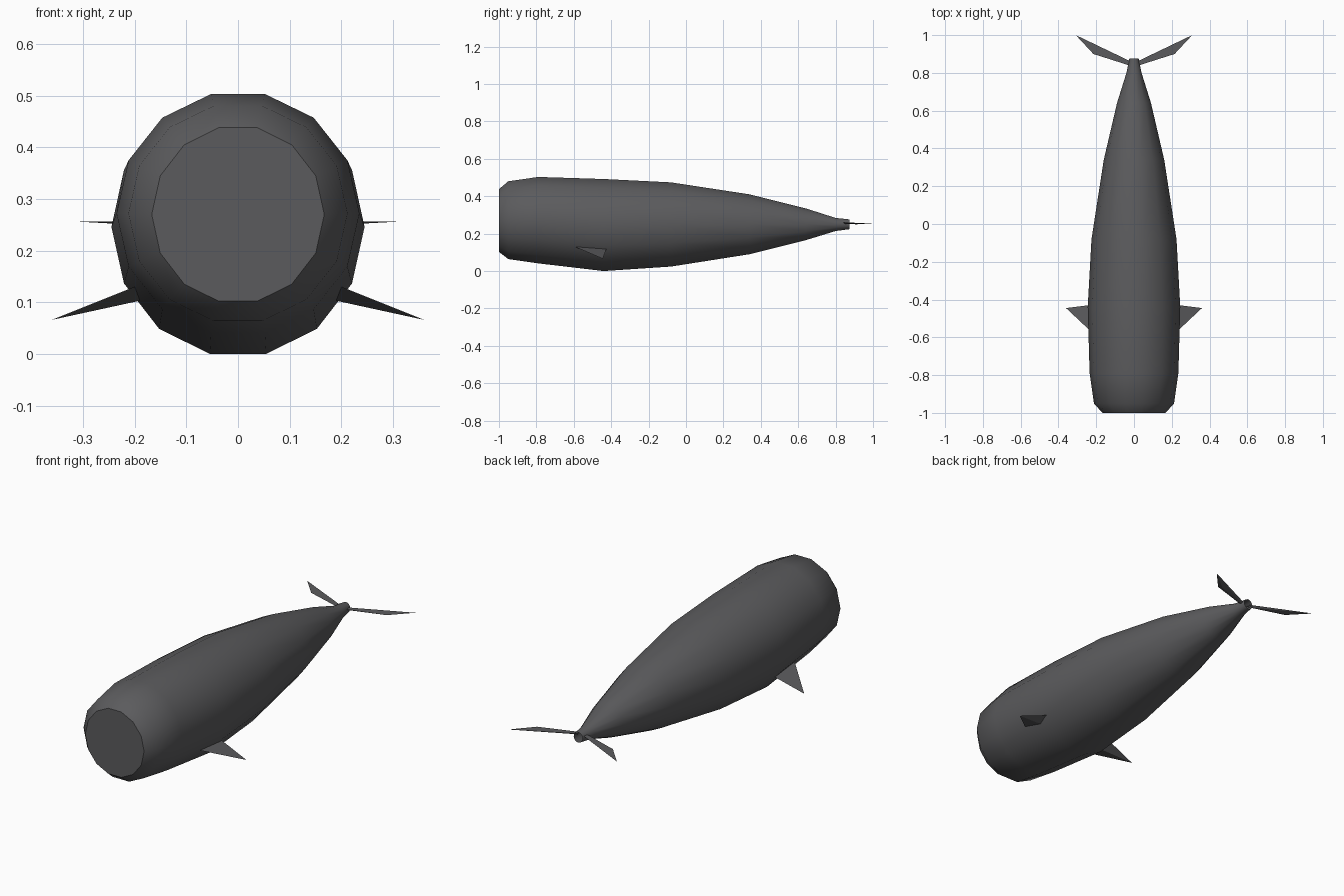
import bpy, bmesh, math

if "Cube" in bpy.data.objects:
    bpy.data.objects.remove(bpy.data.objects["Cube"])

grey = bpy.data.materials.new("slate grey")
grey.diffuse_color = (0.105, 0.105, 0.11, 1)
grey.use_nodes = True
grey.node_tree.nodes["Principled BSDF"].inputs["Base Color"].default_value = grey.diffuse_color


def make_object(name, bm, smooth_angle=None):
    bmesh.ops.recalc_face_normals(bm, faces=bm.faces)
    mesh = bpy.data.meshes.new(name)
    bm.to_mesh(mesh)
    bm.free()
    mesh.materials.append(grey)
    ob = bpy.data.objects.new(name, mesh)
    bpy.context.collection.objects.link(ob)
    if smooth_angle:
        bpy.ops.object.select_all(action='DESELECT')
        ob.select_set(True)
        bpy.context.view_layer.objects.active = ob
        bpy.ops.object.shade_smooth_by_angle(angle=math.radians(smooth_angle))
    return ob


# Body: 14-sided rings as (y, half width, top z, bottom z)
SIDES = 14
RINGS = [(-1.0, 0.167, 0.438, 0.102), (-0.95, 0.212, 0.48, 0.064),
         (-0.79, 0.235, 0.503, 0.041), (-0.44, 0.245, 0.492, 0.0),
         (-0.08, 0.225, 0.474, 0.024), (0.34, 0.160, 0.41, 0.09),
         (0.64, 0.090, 0.335, 0.165), (0.80, 0.040, 0.284, 0.214),
         (0.875, 0.025, 0.276, 0.224)]
bm = bmesh.new()
loops = []
for y, rx, top, bottom in RINGS:
    zc = (top + bottom) / 2
    rz = (top - bottom) / 2 / math.cos(math.pi / SIDES)
    angles = [(i + 0.5) * math.tau / SIDES for i in range(SIDES)]
    loops.append([bm.verts.new((rx * math.sin(a), y, zc + rz * math.cos(a))) for a in angles])
for a, b in zip(loops, loops[1:]):
    for i in range(SIDES):
        j = (i + 1) % SIDES
        bm.faces.new((a[i], a[j], b[j], b[i]))
# flat snout; the tail end is left open
bm.faces.new(loops[0])
make_object("body", bm, 40)


def fin(name, points, side):
    """Thin faceted fin as the hull of a few points, mirrored by side."""
    bm = bmesh.new()
    for x, y, z in points:
        bm.verts.new((x * side, y, z))
    bmesh.ops.convex_hull(bm, input=bm.verts)
    make_object(name, bm)


# Side fins and tail flukes, left and right
SIDE_FIN = [(0.195, -0.60, 0.132), (0.20, -0.425, 0.120),
            (0.19, -0.49, 0.103), (0.36, -0.445, 0.066)]
FLUKE = [(0.02, 0.838, 0.259), (0.02, 0.862, 0.259), (0.02, 0.85, 0.251),
         (0.215, 0.90, 0.257), (0.20, 0.915, 0.250), (0.308, 1.0, 0.256)]
for label, side in (("left", -1), ("right", 1)):
    fin(label + "_side_fin", SIDE_FIN, side)
    fin(label + "_tail_fluke", FLUKE, side)
